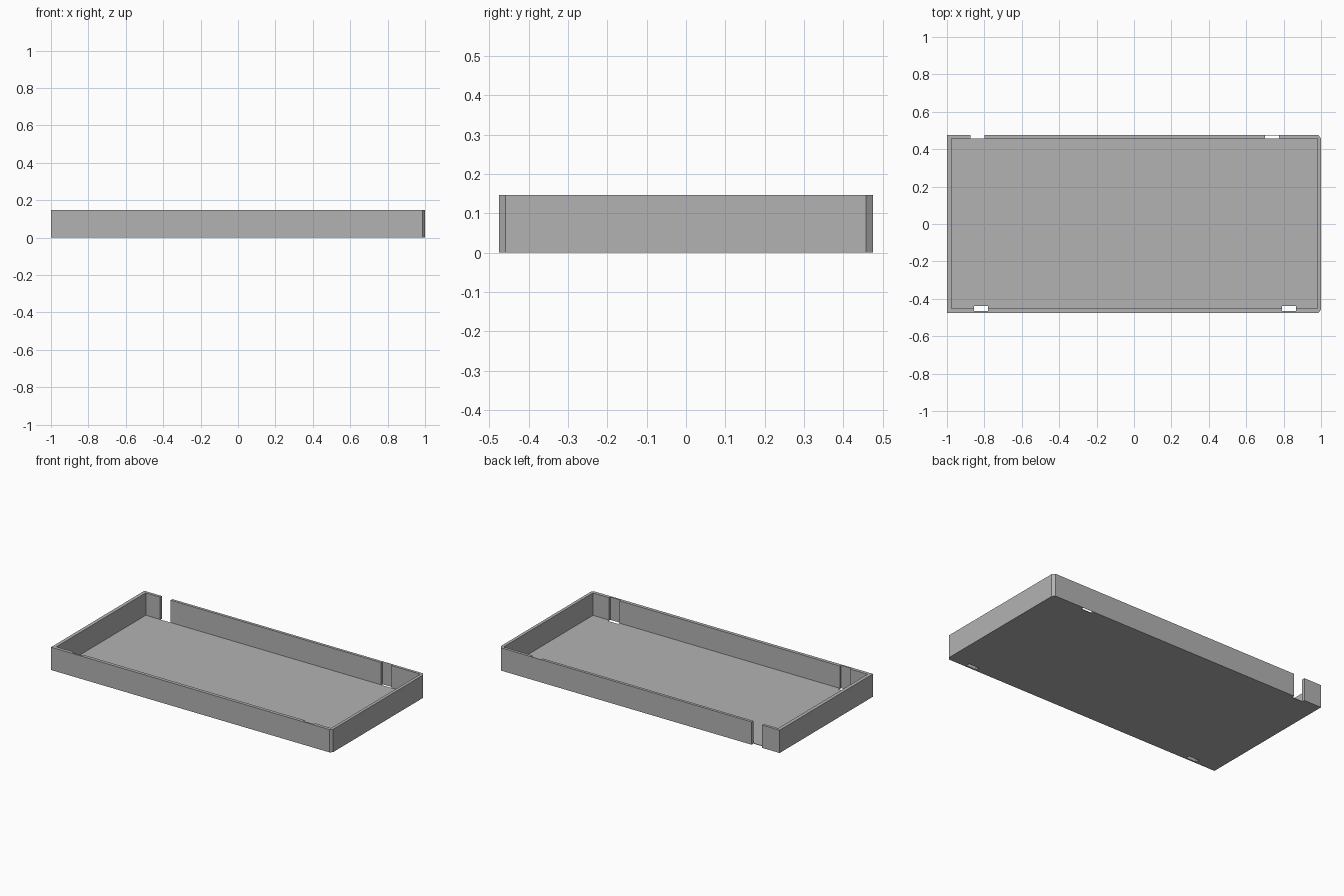
import bpy
import bmesh

cube = bpy.data.objects.get("Cube")
if cube:
    bpy.data.objects.remove(cube, do_unlink=True)

HEIGHT = 0.147
FLOOR = 0.003

grey = bpy.data.materials.new("plain grey")
grey.use_nodes = True
colour = (0.45, 0.45, 0.45, 1)
grey.diffuse_color = colour
grey.node_tree.nodes["Principled BSDF"].inputs["Base Color"].default_value = colour


def prism(name, outline, z0, z1):
    """Extrude a flat outline from z0 to z1."""
    bm = bmesh.new()
    face = bm.faces.new([bm.verts.new((x, y, z0)) for x, y in outline])
    top = bmesh.ops.extrude_face_region(bm, geom=[face])["geom"]
    verts = [g for g in top if isinstance(g, bmesh.types.BMVert)]
    bmesh.ops.translate(bm, verts=verts, vec=(0, 0, z1 - z0))
    bmesh.ops.recalc_face_normals(bm, faces=bm.faces)
    mesh = bpy.data.meshes.new(name)
    bm.to_mesh(mesh)
    bm.free()
    mesh.materials.append(grey)
    obj = bpy.data.objects.new(name, mesh)
    bpy.context.collection.objects.link(obj)
    return obj


def cut(target, name, x0, x1, y0, y1, z0):
    """Cut a box out of the target, open at the top."""
    box = [(x0, y0), (x1, y0), (x1, y1), (x0, y1)]
    cutter = prism(name, box, z0, HEIGHT + 0.1)
    cutter.hide_render = True
    mod = target.modifiers.new(name, "BOOLEAN")
    mod.operation = "DIFFERENCE"
    mod.solver = "EXACT"
    mod.object = cutter
    bpy.context.view_layer.objects.active = target
    bpy.ops.object.modifier_apply(modifier=name)
    bpy.data.objects.remove(cutter, do_unlink=True)


# Tray block, with the two corners on the +x side chamfered
tray = prism("tray", [(-1, -0.475), (0.986, -0.475), (1, -0.459), (1, 0.457),
                      (0.986, 0.475), (-1, 0.475)], 0, HEIGHT)

# Hollow interior, leaving thin walls and floor
cut(tray, "interior", -0.977, 0.98, -0.453, 0.457, FLOOR)

# Open gap in the back wall, and a slot with a thin outer skin
cut(tray, "back_gap", -0.875, -0.80, 0.4565, 0.5, -0.1)
cut(tray, "back_slot", 0.70, 0.775, 0.4565, 0.4735, -0.1)

# Slots along the inside of the front wall
for x in (-0.855, 0.79):
    cut(tray, "front_slot", x, x + 0.075, -0.465, -0.439, -0.1)
